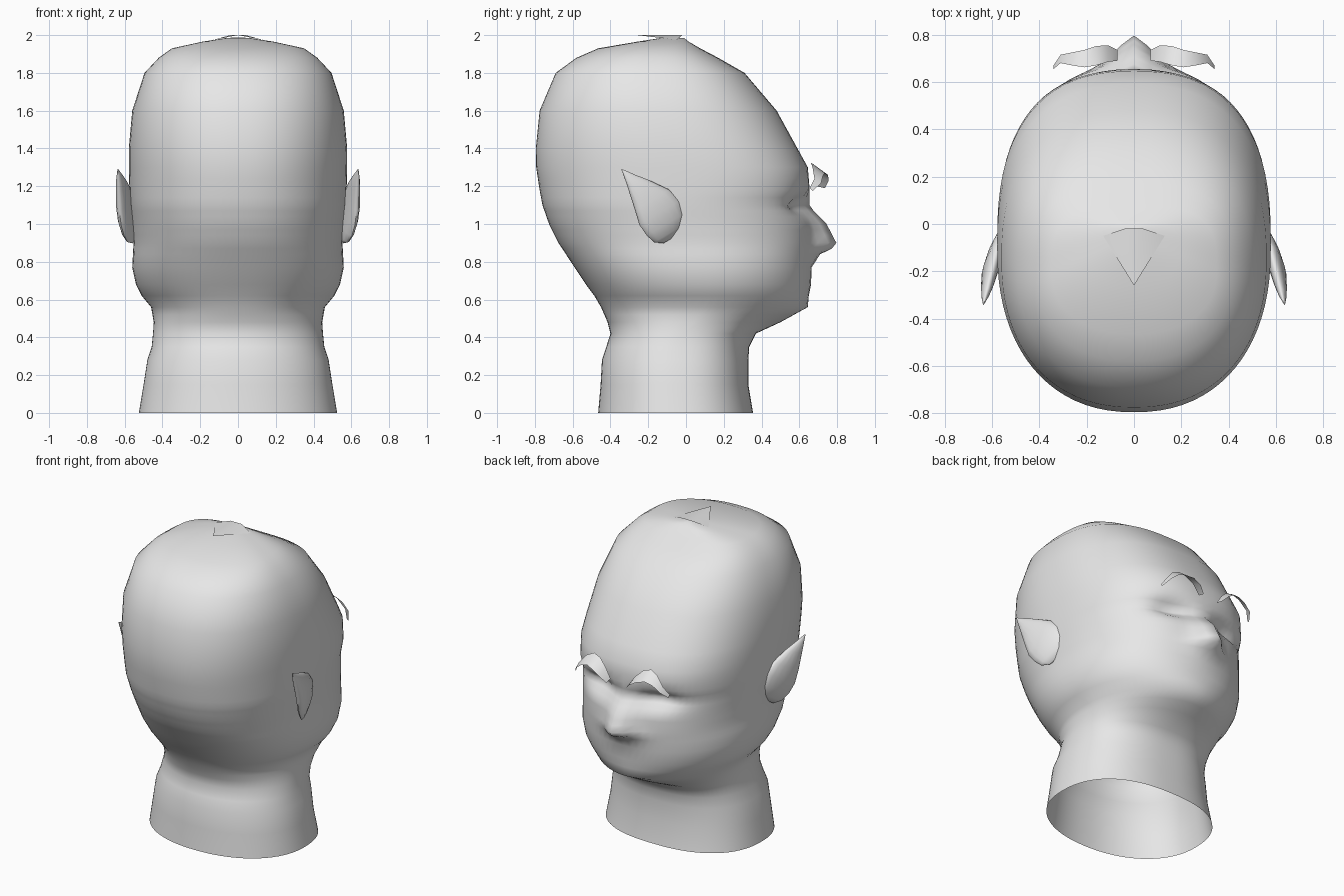
import bpy, math
from math import sin, cos, exp, pi, copysign

cube = bpy.data.objects.get("Cube")
if cube:
    bpy.data.objects.remove(cube)

grey = bpy.data.materials.new("plain grey")
grey.use_nodes = True
grey.diffuse_color = (0.8, 0.8, 0.8, 1)
grey.node_tree.nodes["Principled BSDF"].inputs["Base Color"].default_value = (0.8, 0.8, 0.8, 1)


def make(name, verts, faces, angle=40):
    me = bpy.data.meshes.new(name)
    me.from_pydata(verts, [], faces)
    me.materials.append(grey)
    ob = bpy.data.objects.new(name, me)
    bpy.context.collection.objects.link(ob)
    bpy.ops.object.select_all(action='DESELECT')
    ob.select_set(True)
    bpy.context.view_layer.objects.active = ob
    bpy.ops.object.shade_smooth_by_angle(angle=math.radians(angle))
    return ob


def bridge(rows, n):
    """Quads joining closed rows of n points."""
    return [(r * n + i, r * n + (i + 1) % n, (r + 1) * n + (i + 1) % n, (r + 1) * n + i)
            for r in range(rows - 1) for i in range(n)]


def lerp_table(table, z):
    for a, b in zip(table, table[1:]):
        if a[0] <= z <= b[0]:
            t = (z - a[0]) / (b[0] - a[0])
            return [p + (q - p) * t for p, q in zip(a[1:], b[1:])]
    return [0.0] * (len(table[0]) - 1)


# Head and neck skin: height, half width, back, front, squareness of the front half
PROFILE = [
    (0, .525, -.465, .355, 2.4), (.15, .5, -.452, .33, 2.4), (.28, .48, -.445, .33, 2.4),
    (.35, .457, -.422, .335, 2.4), (.42, .45, -.4, .37, 2.3), (.48, .446, -.415, .5, 1.9),
    (.56, .46, -.45, .645, 1.85), (.62, .51, -.485, .65, 2), (.68, .54, -.53, .662, 2.1),
    (.77, .56, -.59, .665, 2.2), (.9, .553, -.675, .675, 2.25), (1.0, .56, -.725, .668, 2.3),
    (1.1, .57, -.76, .637, 2.45), (1.18, .575, -.775, .655, 2.5), (1.3, .578, -.793, .645, 2.5),
    (1.4, .578, -.795, .59, 2.45), (1.6, .56, -.775, .48, 2.4), (1.8, .495, -.69, .31, 2.6),
    (1.88, .42, -.58, .17, 2.9), (1.93, .35, -.465, .075, 3.2), (1.965, .19, -.26, .015, 3.2),
    (1.985, .06, -.13, -.01, 2.5)]
# Nose: height, projection, half width
NOSE = [(.8, 0, .12), (.84, .04, .12), (.87, .1, .11), (.9, .121, .09),
        (1.0, .076, .08), (1.08, .025, .07), (1.18, 0, .07)]

SEG = 80
levels = sorted({p[0] for p in PROFILE} | {.52, .84, .87, .94, .97, 1.04, 1.07, 1.14, 1.24})
verts = []
for z in levels:
    w, back, front, square = lerp_table(PROFILE, z)
    mid, ry = (back + front) / 2, (front - back) / 2
    for i in range(SEG):
        a = 2 * pi * i / SEG
        e = 2 / (square if sin(a) > 0 else 2.15 if z < .45 else 2.25)
        x = w * copysign(abs(cos(a)) ** e, cos(a))
        y = mid + ry * copysign(abs(sin(a)) ** e, sin(a))
        if sin(a) > 0:
            out, width = lerp_table(NOSE, z)
            if width:
                y += out * exp(-(x / width) ** 2)
            # Eye hollows
            y -= .065 * exp(-((abs(x) - .21) / .12) ** 2 - ((z - 1.1) / .05) ** 2)
        verts.append((x, y, z))
faces = bridge(len(levels), SEG)
last = len(verts)
verts.append((0, -.07, 1.988))
faces += [(last - SEG + i, last - SEG + (i + 1) % SEG, last) for i in range(SEG)]
make("head_and_neck", verts, faces, 120)

# Ears: distance from tip, rear edge, front edge, sideways centre, half thickness
EAR = [(0, -.002, .002, .636, .002), (.06, -.014, .045, .626, .017),
       (.12, -.027, .092, .616, .026), (.22, -.05, .16, .602, .035),
       (.3, -.07, .18, .588, .036), (.37, -.065, .168, .574, .032),
       (.42, -.05, .125, .56, .022), (.45, -.01, .055, .552, .005)]
for side, name in ((1, "left_ear"), (-1, "right_ear")):
    verts, n = [], 16
    for t, rear, fore, cx, th in EAR:
        for i in range(n):
            a = 2 * pi * i / n
            off = (fore - rear) / 2 * cos(a)
            p = (rear + fore) / 2 + off
            x = cx + th * sin(a) - .25 * off
            verts.append((side * x, -.34 + .51 * t + .86 * p, 1.29 - .86 * t + .51 * p))
    faces = bridge(len(EAR), n)
    faces += [tuple(range(n)), tuple(range(len(verts) - n, len(verts)))]
    if side > 0:
        faces = [f[::-1] for f in faces]
    make(name, verts, faces, 60)

# Arched lash strips: sideways, root y, root z, tip y, tip z
LASH = [(.07, .69, 1.2, .735, 1.19), (.11, .685, 1.265, .755, 1.23),
        (.16, .67, 1.31, .752, 1.26), (.21, .662, 1.325, .735, 1.27),
        (.26, .67, 1.3, .725, 1.255), (.31, .68, 1.24, .715, 1.215),
        (.34, .655, 1.19, .67, 1.175)]
for side, name in ((1, "left_lash"), (-1, "right_lash")):
    verts = []
    for x, ry, rz, ty, tz in LASH:
        verts += [(side * x, ry, rz), (side * x, ty, tz)]
    faces = [(2 * i, 2 * i + 1, 2 * i + 3, 2 * i + 2)[::side] for i in range(len(LASH) - 1)]
    make(name, verts, faces)

# Small raised fold on the crown
make("crown_fold",
     [(0, -.26, 2), (.04, -.02, 2), (-.04, -.02, 2), (.13, -.05, 1.975), (-.13, -.05, 1.975)],
     [(0, 1, 2), (0, 3, 1), (0, 2, 4)], 20)
